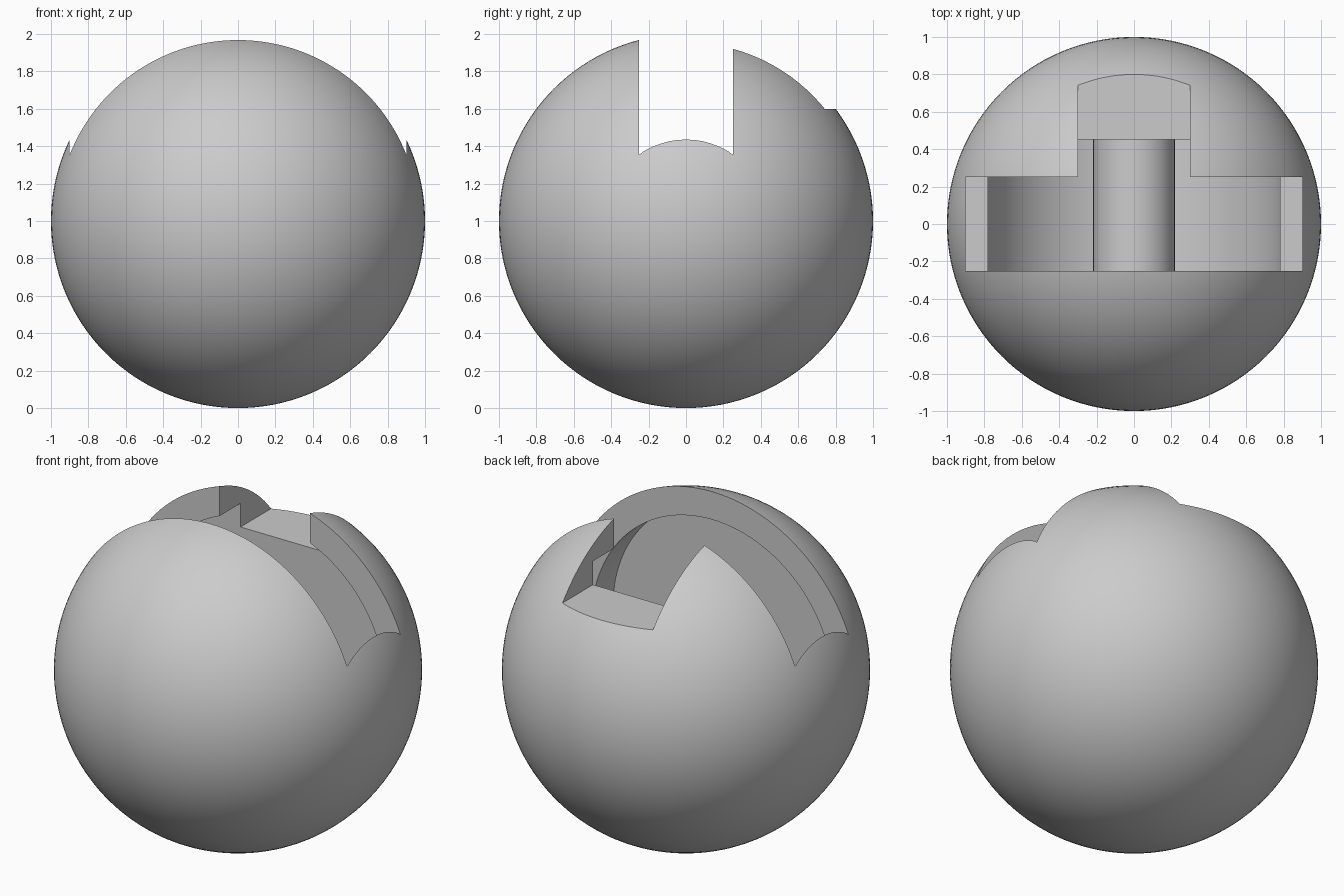
import bpy
import math

cube = bpy.data.objects.get("Cube")
if cube:
    bpy.data.objects.remove(cube, do_unlink=True)

CENTRE = 1.0           # height of the ball centre
SLOT_HALF = 0.2525     # half depth of the top slot
CHAMBER_HALF = 0.4525  # half depth of the round inner chamber

grey = bpy.data.materials.new("plain grey")
grey.use_nodes = True
colour = (0.6, 0.6, 0.6, 1)
grey.diffuse_color = colour
grey.node_tree.nodes["Principled BSDF"].inputs["Base Color"].default_value = colour


def finish(name):
    ob = bpy.context.object
    ob.name = name
    ob.data.materials.append(grey)
    return ob


def box(name, low, high):
    """Axis-aligned box between two corners."""
    bpy.ops.mesh.primitive_cube_add(
        size=1, location=[(a + b) / 2 for a, b in zip(low, high)])
    ob = finish(name)
    ob.scale = [b - a for a, b in zip(low, high)]
    bpy.ops.object.transform_apply(location=False, rotation=False, scale=True)
    return ob


def drum(name, radius, half):
    """Cylinder lying along y through the ball centre."""
    bpy.ops.mesh.primitive_cylinder_add(
        vertices=128, radius=radius, depth=2 * half,
        location=(0, 0, CENTRE), rotation=(math.pi / 2, 0, 0))
    return finish(name)


def smooth(ob):
    bpy.ops.object.select_all(action='DESELECT')
    ob.select_set(True)
    bpy.context.view_layer.objects.active = ob
    bpy.ops.object.shade_smooth_by_angle(angle=math.radians(25))


# Ball-shaped body
bpy.ops.mesh.primitive_uv_sphere_add(
    segments=128, ring_count=64, radius=1, location=(0, 0, CENTRE))
body = finish("ball_body")

# Hollows: round chamber, long top slot, short notch opening to the back
cutters = [
    drum("chamber_cutter", 0.8, CHAMBER_HALF),
    box("slot_cutter", (-0.9, -SLOT_HALF, 1.178), (0.9, SLOT_HALF, 2.2)),
    box("notch_cutter", (-0.3, 0, 1.6), (0.3, 1.2, 2.3)),
]
bpy.context.view_layer.objects.active = body
for cutter in cutters:
    cutter.hide_render = True
    mod = body.modifiers.new(cutter.name, 'BOOLEAN')
    mod.operation = 'DIFFERENCE'
    mod.solver = 'EXACT'
    mod.object = cutter
    bpy.ops.object.modifier_apply(modifier=mod.name)
    bpy.data.objects.remove(cutter, do_unlink=True)
smooth(body)

# Axle across the chamber, its ends set slightly into the walls
smooth(drum("axle", 0.218, CHAMBER_HALF + 0.005))
